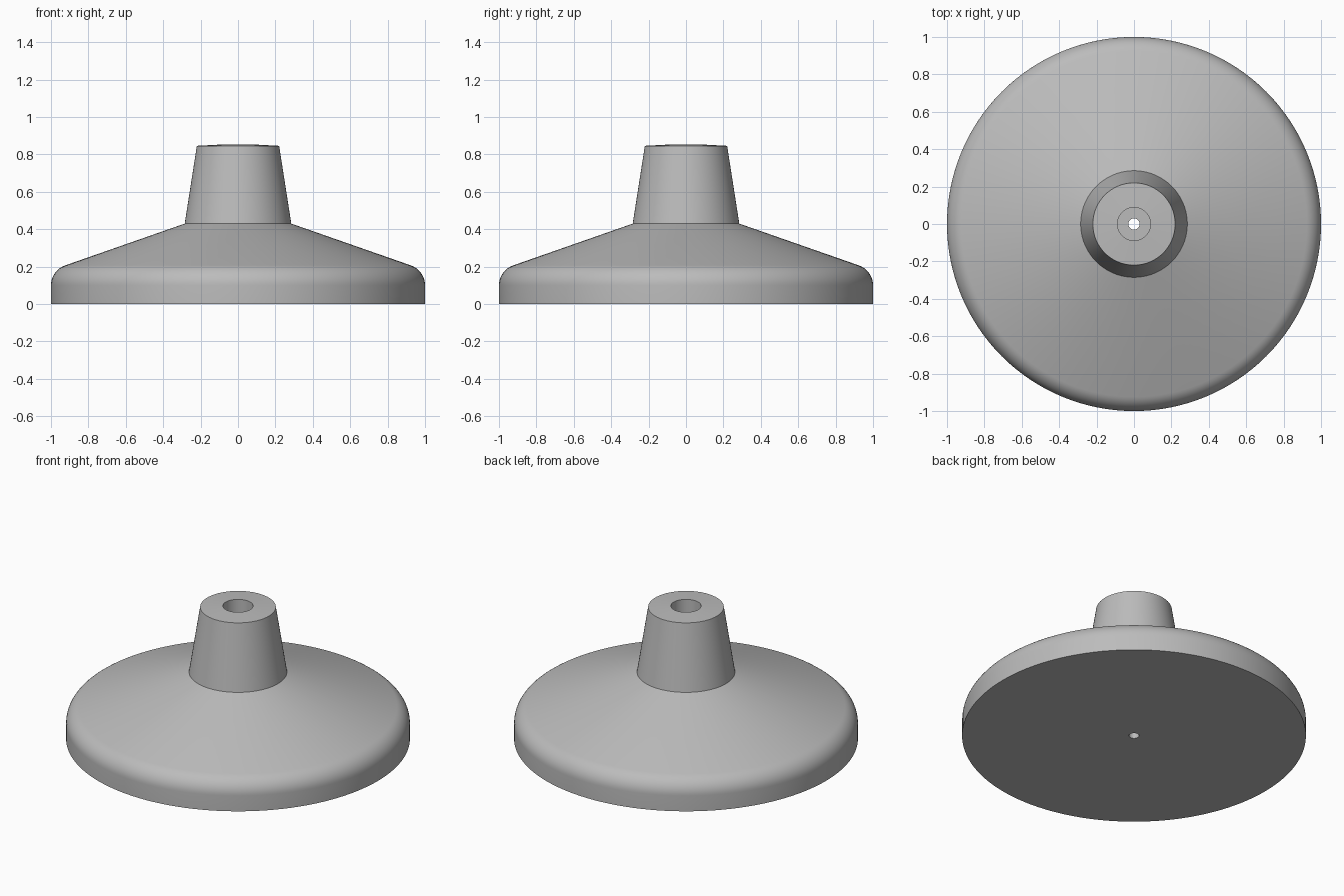
import bpy, bmesh
from math import cos, sin, pi, radians

cube = bpy.data.objects.get("Cube")
if cube:
    bpy.data.objects.remove(cube, do_unlink=True)

grey = bpy.data.materials.new("plain grey")
grey.use_nodes = True
colour = (0.5, 0.5, 0.5, 1)
grey.diffuse_color = colour
grey.node_tree.nodes["Principled BSDF"].inputs["Base Color"].default_value = colour


def lathe(name, profile, steps=128):
    """Spin a closed (radius, height) outline around the z axis."""
    bm = bmesh.new()
    verts = [bm.verts.new((r, 0, z)) for r, z in profile]
    edges = [bm.edges.new((v, verts[(i + 1) % len(verts)])) for i, v in enumerate(verts)]
    bmesh.ops.spin(bm, geom=verts + edges, cent=(0, 0, 0), axis=(0, 0, 1),
                   angle=2 * pi, steps=steps, use_merge=True)
    bmesh.ops.remove_doubles(bm, verts=bm.verts, dist=1e-5)
    bmesh.ops.recalc_face_normals(bm, faces=bm.faces)
    mesh = bpy.data.meshes.new(name)
    bm.to_mesh(mesh)
    bm.free()
    mesh.materials.append(grey)
    obj = bpy.data.objects.new(name, mesh)
    bpy.context.collection.objects.link(obj)
    bpy.ops.object.select_all(action='DESELECT')
    obj.select_set(True)
    bpy.context.view_layer.objects.active = obj
    bpy.ops.object.shade_smooth_by_angle(angle=radians(25))


# Rounded shoulder of the base, tangent to the rim and the sloping top
radius = 0.113
shoulder = [(1 - radius + radius * cos(a), 0.1 + radius * sin(a))
            for a in (radians(70.7) * i / 10 for i in range(11))]

# Flat base, rim, slope, tapered neck, recessed bore and narrow through hole
bore, hole = 0.088, 0.03
outline = [(hole, 0), (1, 0)] + shoulder + [
    (0.285, 0.43), (0.22, 0.846), (bore, 0.853),
    (bore, 0.43), (hole, 0.43)]
lathe("flanged_base_with_neck", outline)
